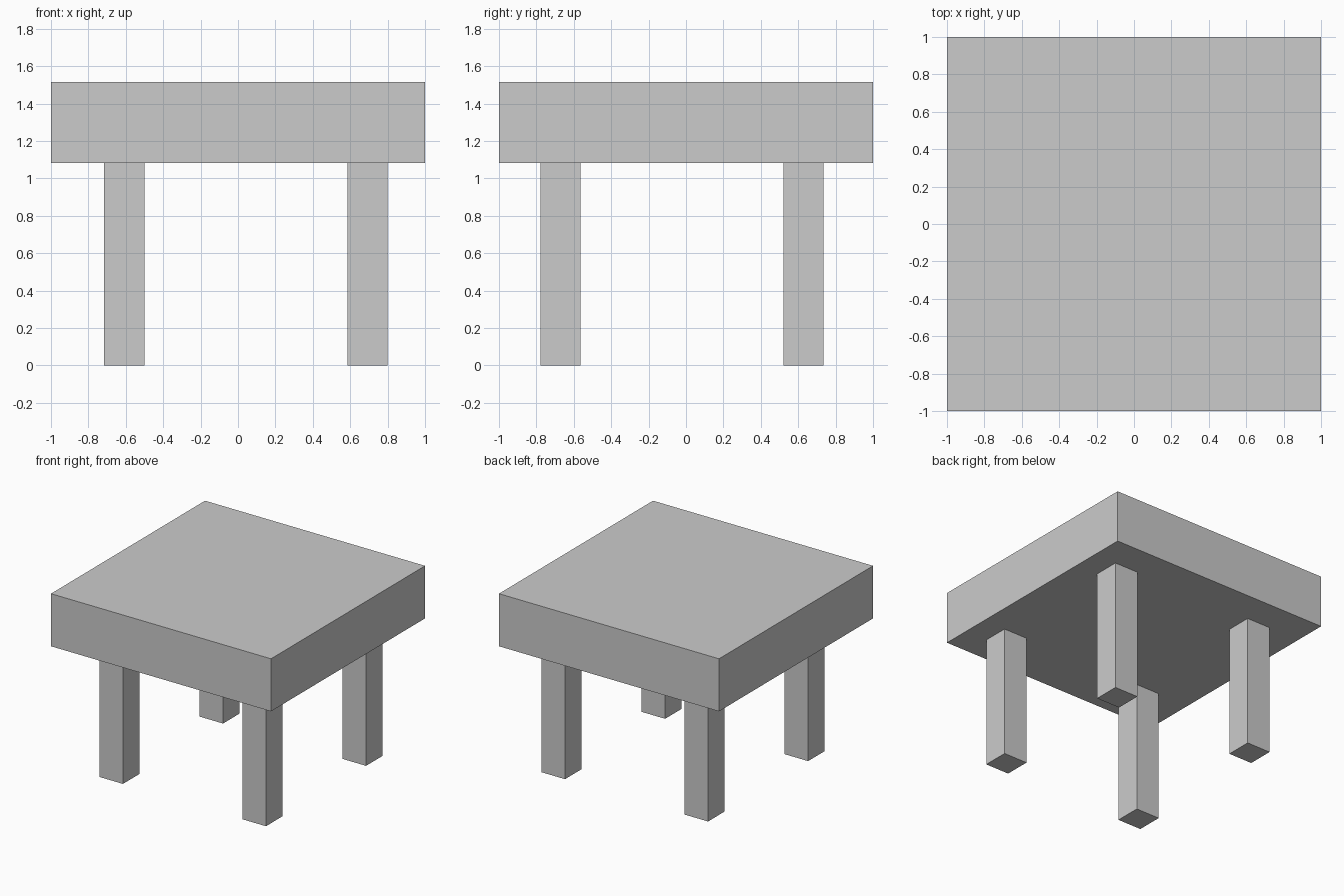
import bpy

if "Cube" in bpy.data.objects:
    bpy.data.objects.remove(bpy.data.objects["Cube"])

LEG_WIDTH = 0.215
LEG_HEIGHT = 1.082
TOP_HEIGHT = 1.514


def box(name, center, size):
    bpy.ops.mesh.primitive_cube_add(size=1, location=center)
    obj = bpy.context.object
    obj.name = name
    obj.scale = size
    bpy.ops.object.transform_apply(location=False, rotation=False, scale=True)
    return obj


# Thick square table top
box("table_top", (0, 0, (LEG_HEIGHT + TOP_HEIGHT) / 2),
    (2, 2, TOP_HEIGHT - LEG_HEIGHT))

# Four square legs, set slightly off centre
for side, x in (("left", -0.608), ("right", 0.692)):
    for end, y in (("front", -0.671), ("back", 0.628)):
        box(f"{end}_{side}_leg", (x, y, LEG_HEIGHT / 2),
            (LEG_WIDTH, LEG_WIDTH, LEG_HEIGHT))
